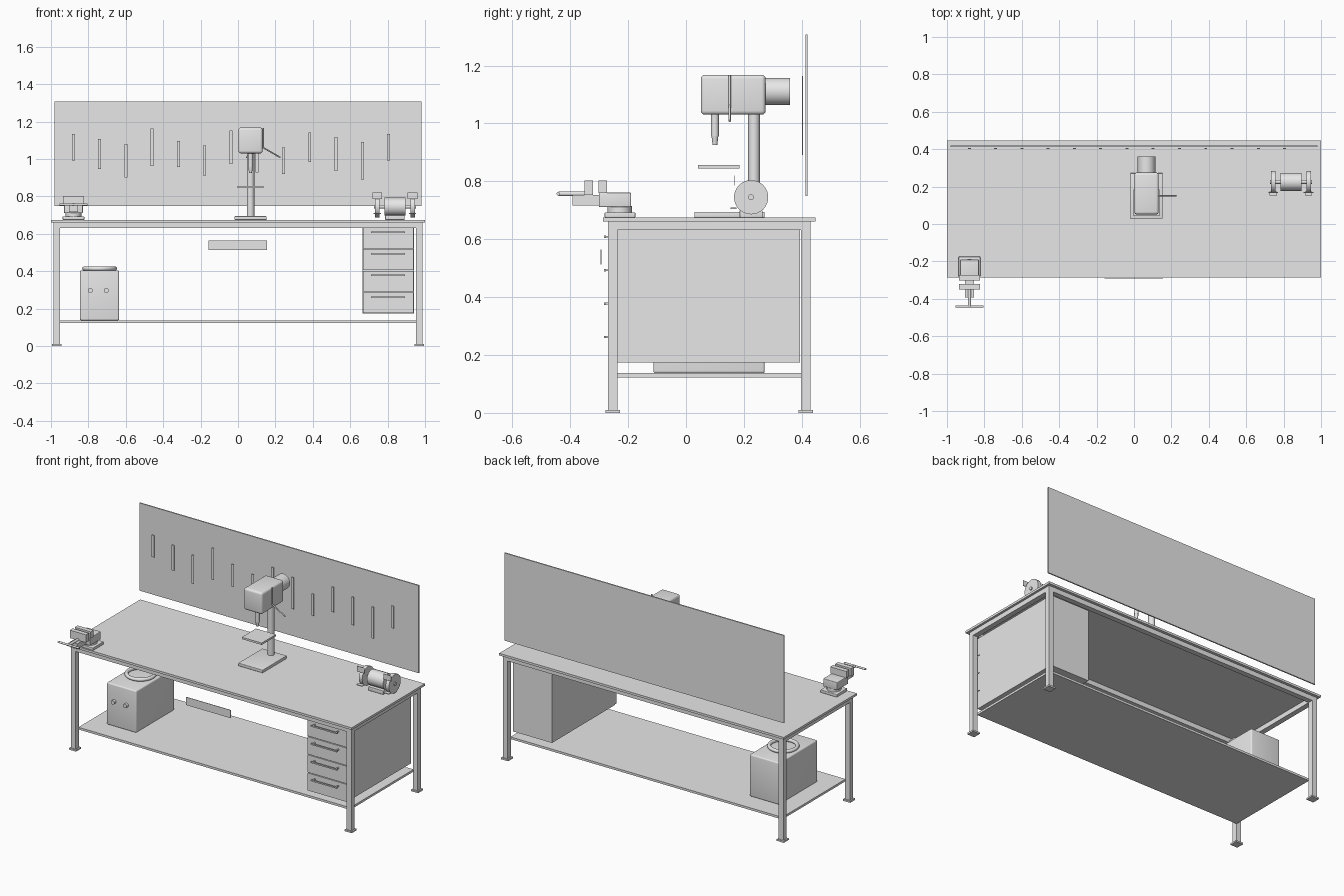
import bpy
import bmesh
from math import radians, sin, cos
from mathutils import Vector

cube = bpy.data.objects.get("Cube")
if cube:
    bpy.data.objects.remove(cube, do_unlink=True)

grey = bpy.data.materials.new("light_grey")
grey.use_nodes = True
grey.diffuse_color = (0.8, 0.8, 0.8, 1)
grey.node_tree.nodes["Principled BSDF"].inputs["Base Color"].default_value = (0.8, 0.8, 0.8, 1)
parts = []


def finish(name, bm):
    mesh = bpy.data.meshes.new(name)
    bm.to_mesh(mesh)
    bm.free()
    mesh.materials.append(grey)
    obj = bpy.data.objects.new(name, mesh)
    bpy.context.collection.objects.link(obj)
    parts.append(obj)
    return obj


def box(name, x, y, z, bevel=0.0):
    """Box from (min, max) ranges, with optionally rounded edges."""
    bm = bmesh.new()
    bmesh.ops.create_cube(bm, size=1)
    for v in bm.verts:
        v.co = Vector([(r[0] + r[1]) / 2 + c * (r[1] - r[0]) for c, r in zip(v.co, (x, y, z))])
    if bevel:
        bmesh.ops.bevel(bm, geom=bm.edges[:], offset=bevel, segments=4,
                        profile=0.5, affect='EDGES')
    return finish(name, bm)


def rod(name, start, end, r1, r2=None, sides=32):
    """Cylinder or cone between two points."""
    a, b = Vector(start), Vector(end)
    bm = bmesh.new()
    bmesh.ops.create_cone(bm, cap_ends=True, segments=sides, radius1=r1,
                          radius2=r1 if r2 is None else r2, depth=(b - a).length)
    turn = (b - a).to_track_quat('Z', 'Y')
    for v in bm.verts:
        v.co = turn @ v.co + (a + b) / 2
    return finish(name, bm)


def around(c, half):
    return (c - half, c + half)


# Bench frame
MID = 0.08
LEG_X, LEG_Y, LEG = 0.969, 0.333, 0.0165
box("table_top", (-1, 1), around(MID, 0.367), (0.661, 0.675))
for sx, side in ((-1, "right"), (1, "left")):
    for sy, end in ((-1, "front"), (1, "back")):
        x, y = sx * LEG_X, MID + sy * LEG_Y
        box(f"{end}_{side}_leg", around(x, LEG), around(y, LEG), (0.01, 0.661))
        box(f"{end}_{side}_foot", around(x, 0.025), around(y, 0.025), (0, 0.01))
    box(f"{side}_rail", around(sx * LEG_X, LEG), around(MID, LEG_Y - LEG), (0.631, 0.661))
for sy, end in ((-1, "front"), (1, "back")):
    box(f"{end}_rail", around(0, LEG_X - LEG), around(MID + sy * LEG_Y, LEG), (0.631, 0.661))
box("lower_shelf", around(0, 0.955), around(MID, 0.318), (0.123, 0.137))
box("front_plate", around(-0.002, 0.157), (-0.295, -0.292), (0.513, 0.564))

# Drawer cabinet
box("cabinet", (0.666, 0.941), (-0.236, 0.394), (0.174, 0.631))
for i in range(4):
    z = 0.176 + i * 0.1155
    box("drawer_front", (0.668, 0.939), (-0.254, -0.236), (z, z + 0.111))
    box("drawer_handle", (0.71, 0.893), (-0.284, -0.276), around(z + 0.086, 0.004))
    for x in (0.72, 0.883):
        box("handle_post", around(x, 0.004), (-0.277, -0.253), around(z + 0.086, 0.003))

# Pegboard with a row of hanging tools
box("pegboard", around(0, 0.982), (0.412, 0.42), (0.75, 1.307))
for i in range(13):
    half = 0.07 + 0.01 * (i % 4)
    box("hanging_tool", around(-0.88 + i * 0.1404, 0.008), (0.401, 0.405),
        around(1.063 - 0.036 * (i % 3), half))

# Canister on the shelf
box("canister_body", (-0.845, -0.636), (-0.113, 0.272), (0.137, 0.404), 0.008)
for x in (-0.79, -0.704):
    rod("canister_knob", (x, -0.112, 0.297), (x, -0.13, 0.297), 0.013)
bpy.ops.mesh.primitive_torus_add(location=(-0.74, MID, 0.414), major_radius=0.082,
                                 minor_radius=0.011, major_segments=48, minor_segments=16)
ring = bpy.context.object
ring.name = "canister_ring"
ring.data.materials.append(grey)
parts.append(ring)

# Drill press
DX = 0.067
box("drill_base", around(DX, 0.086), (0.029, 0.272), (0.675, 0.694), 0.003)
rod("drill_column", (DX, 0.235, 0.69), (DX, 0.235, 1.04), 0.02)
box("drill_table", around(DX, 0.07), (0.042, 0.185), (0.845, 0.857))
box("drill_head", around(DX, 0.065), (0.051, 0.275), (1.03, 1.168), 0.014)
rod("drill_motor", (DX, 0.27, 1.11), (DX, 0.36, 1.11), 0.047, sides=48)
rod("drill_quill", (DX, 0.1, 1.04), (DX, 0.1, 0.957), 0.0135)
rod("drill_chuck", (DX, 0.1, 0.957), (DX, 0.1, 0.926), 0.012, 0.008)
for angle in (90, 210, 330):
    a = radians(angle)
    rod("feed_lever", (0.135, 0.151, 1.061),
        (0.135 + 0.106 * cos(a), 0.151, 1.061 + 0.106 * sin(a)), 0.004, sides=16)

# Bench grinder
GX, GY, GZ = 0.839, 0.225, 0.745
box("grinder_base", around(GX, 0.052), around(GY, 0.04), (0.675, 0.7), 0.003)
rod("grinder_motor", (GX - 0.057, GY, GZ), (GX + 0.057, GY, GZ), 0.048, sides=48)
rod("grinder_shaft", (GX - 0.112, GY, GZ), (GX + 0.112, GY, GZ), 0.01)
for s in (-1, 1):
    x = GX + s * 0.094
    rod("grinding_wheel", (x - 0.012, GY, GZ), (x + 0.012, GY, GZ), 0.059, sides=48)
    box("eye_shield", around(x, 0.026), (0.167, 0.17), (0.785, 0.82))
    box("tool_rest", around(x, 0.02), (0.153, 0.175), (0.705, 0.71))

# Vise
VX = -0.88
box("vise_base", around(VX, 0.058), (-0.281, -0.175), (0.675, 0.693), 0.003)
rod("vise_swivel", (VX, -0.229, 0.69), (VX, -0.229, 0.714), 0.042)
box("vise_body", around(VX, 0.05), (-0.301, -0.19), (0.711, 0.761), 0.004)
box("vise_slide", around(VX, 0.024), (-0.392, -0.29), (0.717, 0.752))
for name, y in (("vise_front_jaw", -0.336), ("vise_back_jaw", -0.287)):
    box(name, around(VX, 0.056), around(y, 0.0145), (0.752 if y < -0.3 else 0.76, 0.802))
rod("vise_screw", (VX, -0.44, 0.757), (VX, -0.34, 0.757), 0.008)
rod("vise_handle", (VX - 0.075, -0.441, 0.757), (VX + 0.075, -0.441, 0.757), 0.006, sides=16)

# Smooth the rounded parts and keep hard edges sharp
bpy.ops.object.select_all(action='DESELECT')
for obj in parts:
    obj.select_set(True)
bpy.context.view_layer.objects.active = parts[0]
bpy.ops.object.shade_smooth_by_angle(angle=radians(35))
